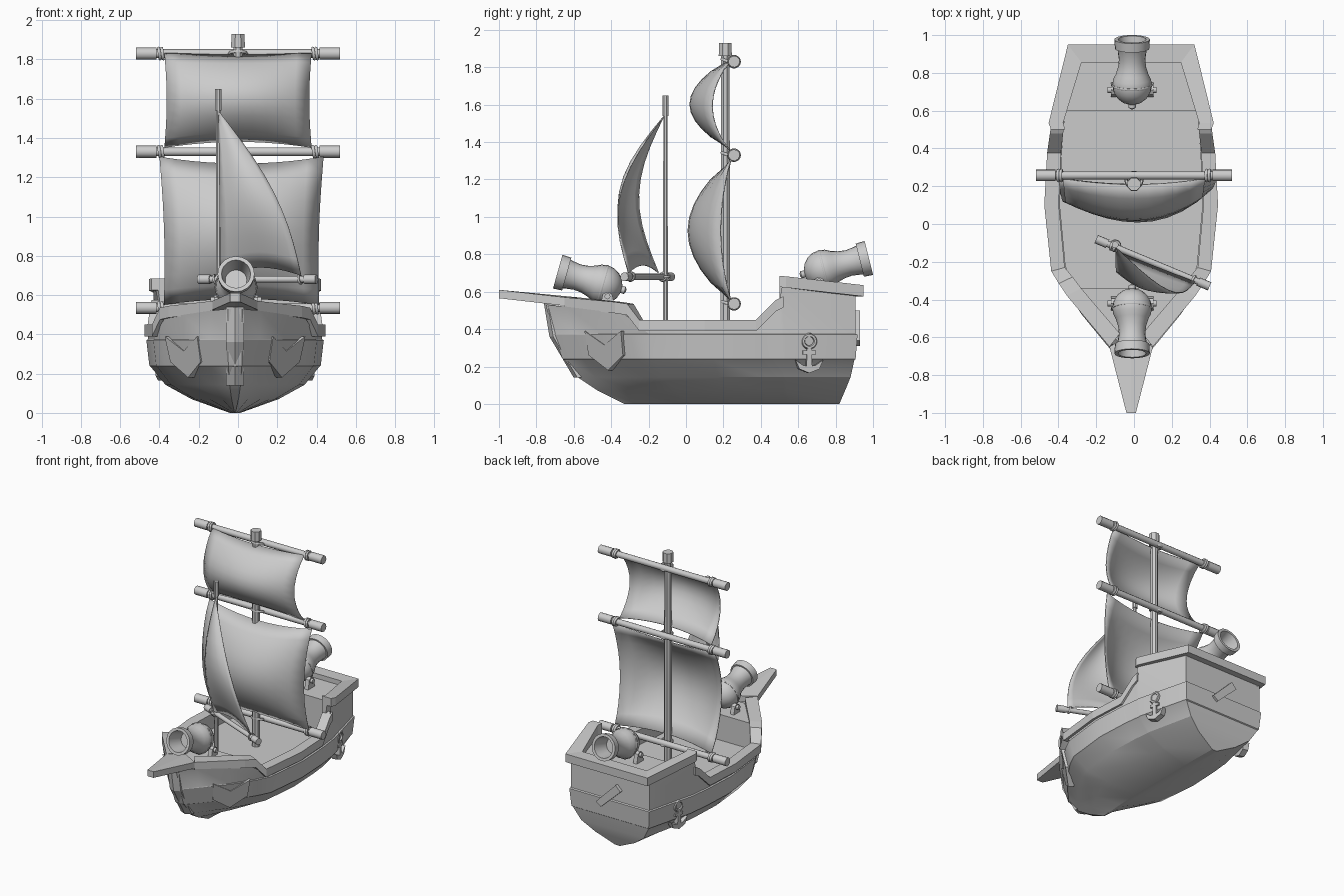
import bpy, bmesh, math
from mathutils import Vector as V

cube = bpy.data.objects.get("Cube")
if cube:
    bpy.data.objects.remove(cube, do_unlink=True)

grey = bpy.data.materials.new("plain_grey")
grey.use_nodes = True
grey.diffuse_color = (0.6, 0.6, 0.6, 1)
grey.node_tree.nodes["Principled BSDF"].inputs["Base Color"].default_value = (0.6, 0.6, 0.6, 1)

CX = -.015  # hull centre line


def smooth(ob, angle):
    bpy.ops.object.select_all(action='DESELECT')
    ob.select_set(True)
    bpy.context.view_layer.objects.active = ob
    bpy.ops.object.shade_smooth_by_angle(angle=math.radians(angle))


def loft(name, rings, wrap=True, caps=(True, True), angle=0):
    """Skin a list of equal point rings."""
    bm = bmesh.new()
    rows = [[bm.verts.new(p) for p in r] for r in rings]
    n = len(rows[0])
    for a, b in zip(rows, rows[1:]):
        for i in range(n if wrap else n - 1):
            j = (i + 1) % n
            bm.faces.new((a[i], a[j], b[j], b[i]))
    if wrap:
        for row, cap in zip((rows[0], rows[-1]), caps):
            if cap:
                bm.faces.new(row)
    bmesh.ops.recalc_face_normals(bm, faces=bm.faces)
    me = bpy.data.meshes.new(name)
    bm.to_mesh(me)
    bm.free()
    ob = bpy.data.objects.new(name, me)
    bpy.context.collection.objects.link(ob)
    me.materials.append(grey)
    if angle:
        smooth(ob, angle)
    return ob


def lathe(name, p, d, profile, n=12, angle=40):
    """Turn a (distance, radius) profile about the axis d from p."""
    p, d = V(p), V(d).normalized()
    u = d.orthogonal().normalized()
    w = d.cross(u)
    ang = [2 * math.pi * (i + .5) / n for i in range(n)]
    return loft(name, [[p + d * t + (u * math.cos(a) + w * math.sin(a)) * r for a in ang]
                       for t, r in profile], angle=angle)


def ring(name, p, d, big, small):
    bpy.ops.mesh.primitive_torus_add(major_radius=big, minor_radius=small, major_segments=14,
                                     minor_segments=6, location=p,
                                     rotation=V(d).to_track_quat('Z', 'Y').to_euler())
    ob = bpy.context.object
    ob.name = name
    ob.data.materials.append(grey)
    smooth(ob, 60)


def plate(name, pts, origin, along, out, depth, lean=0):
    """Prism from (along, height) points, extruded inwards by depth, leaning out with height."""
    o, a, n = V(origin), V(along).normalized(), V(out).normalized()
    face = [o + a * s + V((0, 0, z)) + n * lean * z for s, z in pts]
    return loft(name, [face, [q - n * depth for q in face]])


def slab(name, half, z0, z1):
    outline = half + [(-x, y) for x, y in reversed(half)]
    loft(name, [[(CX + x, y, z) for x, y in outline] for z in (z0, z1)])


# Hull: plan columns from stern to bow, scaled at each level, with lapped planks
cols = [(.32, .9, .59), (.415, .51, .63), (.415, .49, .52), (.43, .37, .4), (.443, .1, .4),
        (.408, -.23, .4), (.36, -.33, .48), (.262, -.48, .5), (.13, -.64, .52), (.035, -.75, .53)]
levels = [(0, .06, -.33, .82), (.07, .5, -.47, .85), (.143, .8, -.58, .88), (.235, .97, -.65, .9),
          (.24, .985, -.66, .907), (.37, 1.02, -.71, .917), (.375, 1, -.71, .907),
          (None, 1, -.75, .905)]
rings = []
for z, w, bow, stern in levels:
    half = [(x * w, bow + (y + .75) / 1.65 * (stern - bow), top if z is None else z)
            for x, y, top in cols]
    half += [(-x, y, q) for x, y, q in reversed(half)]
    rings.append([(CX + x, y, q) for x, y, q in half])
loft("hull", rings, caps=(True, False), angle=22)

# Decks
slab("main_deck", [(.35, .62), (.37, .37), (.38, .1), (.35, -.22), (.3, -.36)], .27, .34)
slab("quarter_deck", [(.28, .88), (.345, .6)], .33, .6)
slab("fore_deck", [(.28, -.34), (.07, -.58)], .33, .53)


# Rails with inner bulwarks
def rail(name, pts, low=.32, drop=.06):
    for s, side in ((1, "left"), (-1, "right")):
        secs = []
        for ox, oy, ix, iy, z in pts:
            mx, my = ox * .55 + ix * .45, oy * .55 + iy * .45
            sec = [(ox, oy, z), (ix, iy, z), (ix, iy, low or z - drop),
                   (mx, my, z - drop), (ox, oy, z - drop)]
            secs.append([(CX + x * s, y, h) for x, y, h in sec])
        loft(side + "_" + name, secs)


rail("stern_rail", [(.335, .95, .263, .855, .635), (.437, .535, .36, .535, .682),
                    (.425, .5, .35, .5, .685)])
rail("main_rail", [(.425, .52, .355, .52, .575), (.43, .48, .36, .48, .555),
                   (.445, .375, .372, .375, .45), (.46, .1, .383, .1, .45),
                   (.423, -.25, .352, -.23, .45), (.383, -.315, .31, -.28, .535),
                   (.34, -.38, .265, -.34, .545), (.115, -.65, .06, -.58, .57)])
rail("beak", [(.115, -.65, 0, -.58, .57), (.025, -1, 0, -1, .61)], low=None, drop=.045)
slab("taffrail", [(.335, .95), (.263, .855)], .575, .635)

# Stem post
stem = [(-.76, .54), (-.73, .36), (-.6, .14)]
loft("stem_post", [[(CX - .045, y + .08, z), (CX - .045, y + .02, z), (CX, y, z),
                    (CX + .045, y + .02, z), (CX + .045, y + .08, z)] for y, z in stem])

# Bow shields and side anchors
for s, side in ((1, "left"), (-1, "right")):
    plate(side + "_bow_shield",
          [(0, .39), (.13, .315), (.255, .39), (.25, .26), (.13, .18), (.01, .26)],
          (CX + .293 * s, -.293, 0), (-.165 * s, -.195, 0), (.195 * s, -.165, 0), .04, .22)
    out = V((s, .2, 0)).normalized()
    along = V((-.2 * s, 1, 0)).normalized()
    base = V((CX + .393 * s, .66, 0))
    plate(side + "_anchor_arms",
          [(-.075, .235), (-.035, .207), (0, .2), (.035, .207), (.075, .235), (.055, .187),
           (0, .165), (-.055, .187)], base, along, out, .04)
    plate(side + "_anchor_shank", [(-.013, .3), (.013, .3), (.016, .18), (-.016, .18)],
          base, along, out, .035)
    plate(side + "_anchor_stock", [(-.035, .285), (.035, .285), (.035, .265), (-.035, .265)],
          base, along, out, .035)
    ring(side + "_anchor_ring", base - out * .008 + V((0, 0, .335)), out, .033, .011)

# Slanted plank on the transom
plate("transom_plank", [(-.1, .34), (-.06, .31), (.1, .46), (.06, .5)],
      (CX, .93, 0), (-1, 0, 0), (0, 1, 0), .04)

# Masts and yards
lathe("main_mast", (0, .21, .32), (0, 0, 1),
      [(0, .028), (1.54, .025), (1.54, .038), (1.61, .036)], 8)
lathe("fore_mast", (-.1, -.11, .32), (0, 0, 1),
      [(0, .015), (1.22, .012), (1.22, .018), (1.33, .018)], 8)


def yard(name, p, q, r, knots):
    p, q = V(p), V(q)
    d, length = q - p, (q - p).length
    e = .1 * length
    lathe(name, p, d, [(0, r), (e, r), (e, r * .72), (length - e, r * .72),
                       (length - e, r), (length, r)], 10)
    for k in knots:
        ring(name + "_rope", p + d * k, d + V((0, 0, .15)), r * .9, r * .28)


for name, z in (("top_yard", 1.83), ("middle_yard", 1.33), ("bottom_yard", .535)):
    yard(name, (-.52, .257, z), (.52, .257, z), .031, (.115, .13, .87, .885))
    ring(name + "_lashing", (0, .232, z), (0, .3, 1), .042, .009)
yard("fore_boom", (-.2, -.08, .68), (.4, -.33, .68), .024, (.14, .17, .86))
ring("boom_lashing", (-.1, -.115, .68), (0, 0, 1), .025, .008)


# Sails: billowed grids
def sail(name, point, nu=10, nv=10):
    ob = loft(name, [[point(i / nu, j / nv) for i in range(nu + 1)] for j in range(nv + 1)],
              wrap=False, angle=60)
    mod = ob.modifiers.new("thickness", 'SOLIDIFY')
    mod.thickness = .006


def square_sail(name, top, bottom, w0, w1, right_edge, left_edge, belly, cx, sag, lift):
    def point(u, v):
        x, bulge = 2 * u - 1, math.sin(math.pi * v) ** .8
        w = w0 + (w1 - w0) * v - .012 * math.sin(math.pi * v)
        arch = 1 - x * x
        edge = right_edge + (left_edge - right_edge) * u
        z = top + (bottom - top) * v + arch * (lift * v - sag * (1 - v))
        return (cx + x * w, .238 - bulge * (edge + (belly - edge) * arch) - .03 * arch, z)
    sail(name, point)


square_sail("upper_sail", 1.835, 1.35, .375, .375, .125, .1, .19, 0, .01, .03)
square_sail("lower_sail", 1.305, .55, .418, .395, .12, .055, .2, .018, .035, .03)


def lateen(u, v):
    b = math.sin(math.pi * v)
    foot = V((-.09 + .41 * u, -.15 - .16 * u, .7 + .04 * math.sin(math.pi * u)))
    p = V((-.1, -.12, 1.54)).lerp(foot, v)
    return p + V((.075 * u * b, -b * (.12 + .02 * u) - .04 * math.sin(math.pi * u) * b, 0))


sail("fore_sail", lateen)


# Cannons: turned barrel, trunnion, low feet and breech knob
def cannon(name, c, dy, rise):
    c = V(c)
    d = V((0, dy, rise)).normalized()
    ball = [(.105 * -math.cos(a), .105 * math.sin(a)) for a in
            (math.radians(t) for t in (12, 30, 50, 70, 90, 108, 125))]
    lathe(name + "_barrel", c, d, ball + [(.1, .074), (.14, .07), (.185, .076), (.2, .08),
          (.2, .091), (.25, .094), (.25, .074), (.13, .055)], 20, 35)
    lathe(name + "_knob", c - d * .13, d, [(0, .008), (.008, .02), (.025, .02), (.04, .012)], 10)
    ring(name + "_band", c, d, .103, .007)
    pivot = c + V((0, -dy * .025, -.065))
    lathe(name + "_trunnion", pivot - V((.13, 0, 0)), (1, 0, 0), [(0, .016), (.26, .016)], 10)
    for s in (-1, 1):
        plate(name + "_foot", [(-.04, -.06), (.04, -.06), (.025, .012), (0, .025), (-.025, .012)],
              pivot + V((.098 * s + .015, 0, 0)), (0, 1, 0), (1, 0, 0), .03)


cannon("bow_cannon", (-.01, -.445, .64), -1, .28)
cannon("stern_cannon", (-.01, .735, .72), 1, .25)
